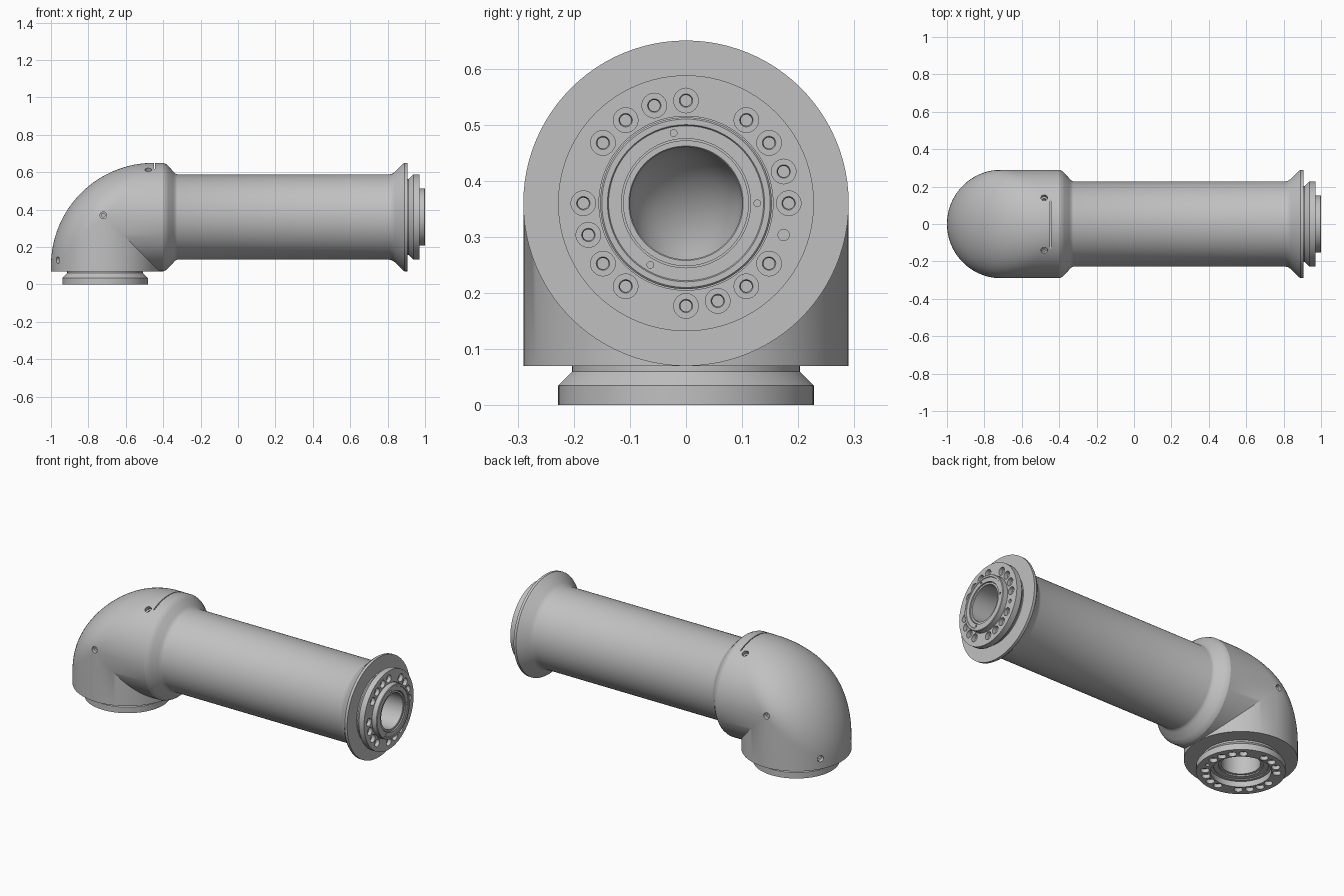
import bpy, bmesh, math
from mathutils import Matrix, Vector

if "Cube" in bpy.data.objects:
    bpy.data.objects.remove(bpy.data.objects["Cube"])

SEG = 96
CX, CZ = -0.71, 0.36          # vertical axis x, horizontal axis z
R, BORE = 0.29, 0.10          # elbow radius, inner bore radius
BEND, NARC = 0.26, 32         # rounding of the outer corner
Z_END, X_END = 0.07, -0.40    # open ends of the elbow

grey = bpy.data.materials.new("light_grey_metal")
grey.diffuse_color = (0.53, 0.53, 0.53, 1)
grey.use_nodes = True
grey.node_tree.nodes["Principled BSDF"].inputs["Base Color"].default_value = grey.diffuse_color


def lathe(bm, profile, mat, seg=SEG):
    """Revolve a closed (radius, height) loop about local z."""
    rings = []
    for i in range(seg):
        a = 2 * math.pi * i / seg
        rings.append([bm.verts.new(mat @ Vector((r * math.cos(a), r * math.sin(a), h)))
                      for r, h in profile])
    n = len(profile)
    for i in range(seg):
        p, q = rings[i], rings[(i + 1) % seg]
        for j in range(n):
            k = (j + 1) % n
            if profile[j][0] == 0 and profile[k][0] == 0:
                continue
            bm.faces.new((p[j], q[j], q[k], p[k]))


def finish(bm, name):
    bmesh.ops.remove_doubles(bm, verts=bm.verts, dist=1e-5)
    bmesh.ops.recalc_face_normals(bm, faces=bm.faces)
    me = bpy.data.meshes.new(name)
    bm.to_mesh(me)
    bm.free()
    me.materials.append(grey)
    ob = bpy.data.objects.new(name, me)
    bpy.context.collection.objects.link(ob)
    return ob


def activate(ob):
    bpy.ops.object.select_all(action='DESELECT')
    ob.select_set(True)
    bpy.context.view_layer.objects.active = ob


def cut(ob, cutter):
    mod = ob.modifiers.new("cut", 'BOOLEAN')
    mod.operation, mod.solver, mod.object = 'DIFFERENCE', 'EXACT', cutter
    activate(ob)
    bpy.ops.object.modifier_apply(modifier=mod.name)
    bpy.data.objects.remove(cutter)


def aim(pos, direction):
    return Matrix.Translation(pos) @ Vector(direction).to_track_quat('Z', 'Y').to_matrix().to_4x4()


# ---- Elbow: two crossing cylinders, sharp inside, rounded outside
def elbow_rings(bm, rad):
    rings = []
    for s in range(NARC + 3):
        ring = []
        for i in range(SEG):
            f = 2 * math.pi * i / SEG
            u, y = rad * math.cos(f), rad * math.sin(f)
            if s == 0:
                x, z = CX - u, Z_END
            elif s == NARC + 2:
                x, z = X_END, CZ + u
            elif u <= 0:
                x, z = CX - u, CZ + u
            else:
                t = math.pi / 2 * (s - 1) / NARC
                x = CX + u / R * (BEND - (R + BEND) * math.cos(t))
                z = CZ + u / R * (-BEND + (R + BEND) * math.sin(t))
            ring.append(bm.verts.new((x, y, z)))
        rings.append(ring)
    return rings


bm = bmesh.new()
outer, inner = elbow_rings(bm, R), elbow_rings(bm, BORE)
loop = outer + inner[::-1]
for a, b in zip(loop, loop[1:] + loop[:1]):
    for i in range(SEG):
        k = (i + 1) % SEG
        bm.faces.new((a[i], a[k], b[k], b[i]))
elbow = finish(bm, "elbow_housing")

# Screw pockets on both sides, plus the narrow slot on top
bm = bmesh.new()
pocket = [(0, -0.03), (0.018, -0.03), (0.018, 0.02), (0.009, 0.022), (0.009, 0.035), (0, 0.035)]
for s in (-1, 1):
    for pos, inward in (((-0.48, 0.14 * s, 0.612), (0, -0.14 * s, -0.252)),
                        ((-0.962, 0.14 * s, 0.13), (0.252, -0.14 * s, 0)),
                        ((-0.72, 0.288 * s, 0.37), (0, -s, 0))):
        lathe(bm, pocket, aim(pos, inward), 24)
bmesh.ops.create_cube(bm, size=1, matrix=Matrix.Translation((-0.446, 0, 0.66))
                      @ Matrix.Diagonal((0.005, 0.27, 0.09, 1)))
cut(elbow, finish(bm, "elbow_cutter"))

# ---- Main tube with collar, flared rim, end flange and boss
ALONG_X = Matrix(((0, 0, 1, 0), (1, 0, 0, 0), (0, 1, 0, CZ), (0, 0, 0, 1)))
bm = bmesh.new()
lathe(bm, [(BORE, -0.40), (0.29, -0.40), (0.284, -0.385), (0.272, -0.372), (0.243, -0.345),
           (0.233, -0.336), (0.228, -0.325), (0.228, 0.81), (0.232, 0.825), (0.241, 0.838),
           (0.283, 0.88), (0.29, 0.89), (0.29, 0.905), (BORE, 0.905)], ALONG_X)
tube = finish(bm, "main_tube")

bm = bmesh.new()
lathe(bm, [(BORE, 0.90), (0.203, 0.90), (0.203, 0.912), (0.228, 0.937), (0.228, 0.97),
           (0.155, 0.97), (0.155, 0.965), (0.153, 0.965), (0.153, 0.997), (0.150, 1.0),
           (0.140, 1.0), (0.138, 0.997), (0.115, 0.997), (0.115, 0.985), (0.112, 0.985),
           (0.112, 0.992), (0.102, 0.992), (BORE, 0.990)], ALONG_X)
end_flange = finish(bm, "end_flange")

# ---- Base flange with a stepped recess
DOWN = Matrix.Translation((CX, 0, 0))
bm = bmesh.new()
lathe(bm, [(0.228, 0), (0.228, 0.035), (0.203, 0.06), (0.203, 0.072), (BORE, 0.072),
           (BORE, 0.045), (0.113, 0.045), (0.113, 0.038), (0.14, 0.038), (0.14, 0.032),
           (0.155, 0.032), (0.155, 0)], DOWN)
base_flange = finish(bm, "base_flange")

# ---- Bolt circles on both flanges
BOLT = [(0, -0.01), (0.022, -0.01), (0.022, 0.022), (0.012, 0.022), (0.010, 0.028),
        (0.010, 0.045), (0, 0.045)]
PIN = [(0, -0.01), (0.010, -0.01), (0.010, 0.03), (0, 0.03)]
for ob, frame, face, inward in ((end_flange, ALONG_X, 0.97, (-1, 0, 0)),
                                (base_flange, DOWN, 0.0, (0, 0, 1))):
    bm = bmesh.new()
    for deg in range(0, 360, 18):
        if deg in (72, 162, 252):
            continue
        a = math.radians(deg)
        pos = frame @ Vector((0.183 * math.cos(a), 0.183 * math.sin(a), face))
        lathe(bm, PIN if deg == 342 else BOLT, aim(pos, inward), 24)
    if ob == end_flange:      # small dowel holes in the boss face
        for deg in (0, 100, 240):
            a = math.radians(deg)
            pos = frame @ Vector((0.127 * math.cos(a), 0.127 * math.sin(a), 1.0))
            lathe(bm, [(0, -0.01), (0.006, -0.01), (0.006, 0.02), (0, 0.02)],
                  aim(pos, inward), 16)
    cut(ob, finish(bm, "bolt_cutter"))

for ob in (elbow, tube, end_flange, base_flange):
    activate(ob)
    bpy.ops.object.shade_smooth_by_angle(angle=math.radians(25))
